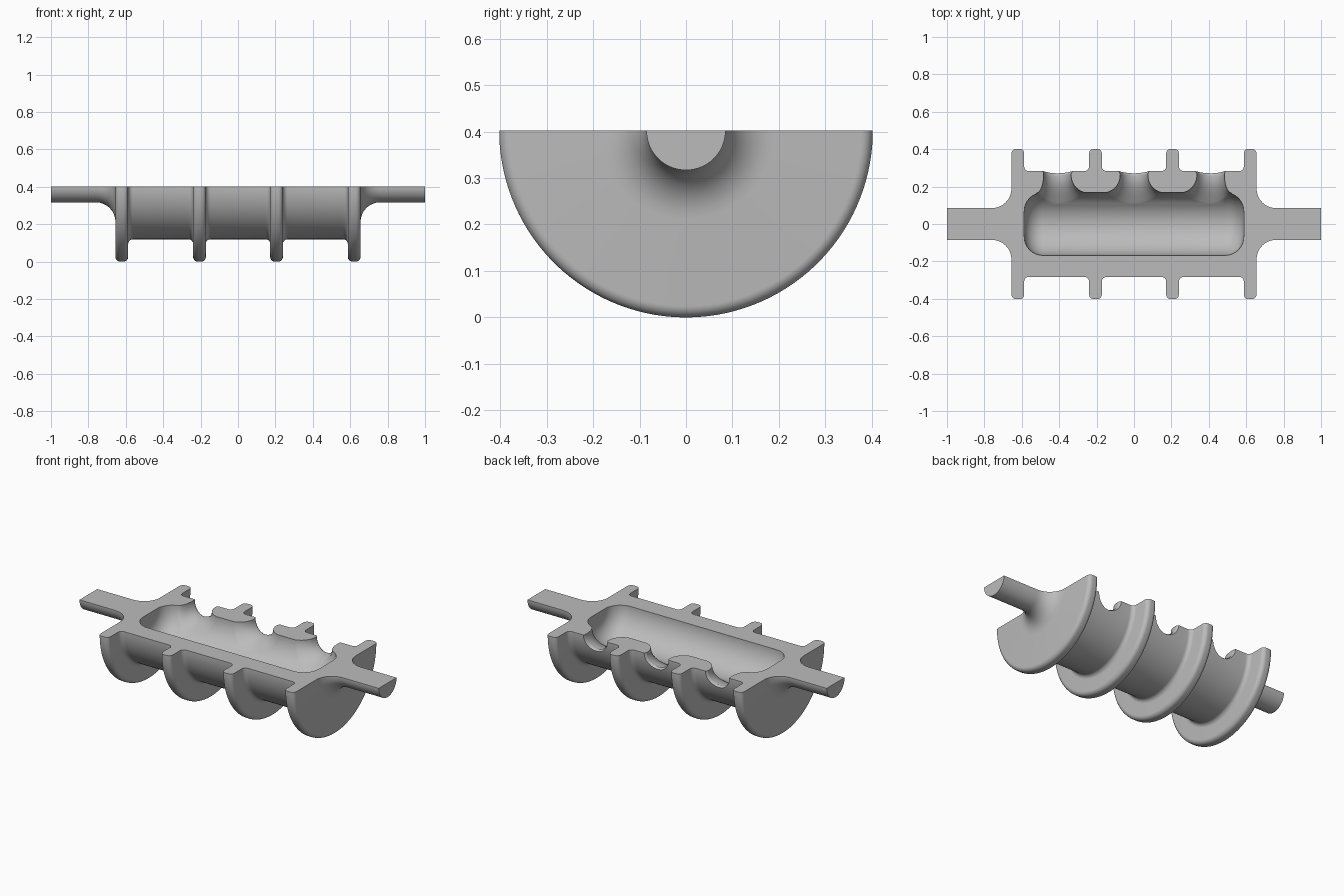
import bpy, bmesh
from math import sin, cos, pi, tau
from mathutils import Vector

AXIS_Z = 0.402      # height of the turning axis and of the flat split face
SEGMENTS = 128

if "Cube" in bpy.data.objects:
    bpy.data.objects.remove(bpy.data.objects["Cube"], do_unlink=True)

grey = bpy.data.materials.new("plain grey")
grey.use_nodes = True
grey.diffuse_color = (0.5, 0.5, 0.5, 1)
grey.node_tree.nodes["Principled BSDF"].inputs["Base Color"].default_value = grey.diffuse_color


def finish(name, bm):
    bmesh.ops.remove_doubles(bm, verts=bm.verts, dist=1e-5)
    bmesh.ops.recalc_face_normals(bm, faces=bm.faces)
    mesh = bpy.data.meshes.new(name)
    bm.to_mesh(mesh)
    bm.free()
    mesh.materials.append(grey)
    obj = bpy.data.objects.new(name, mesh)
    bpy.context.collection.objects.link(obj)
    return obj


def bridge(bm, rings):
    """Skin a list of closed vertex rings."""
    for a, b in zip(rings, rings[1:]):
        for i in range(len(a)):
            j = (i + 1) % len(a)
            bm.faces.new((a[i], a[j], b[j], b[i]))


def rounded(corners, steps=8):
    """Turn (x, radius, fillet) corners into a profile with right-angle fillets."""
    points = []
    for i, (x, r, fillet) in enumerate(corners):
        p = Vector((x, r))
        if fillet == 0:
            points.append(p)
            continue
        to_prev = (Vector(corners[i - 1][:2]) - p).normalized() * fillet
        to_next = (Vector(corners[i + 1][:2]) - p).normalized() * fillet
        for s in range(steps + 1):
            t = s / steps * pi / 2
            points.append(p + to_prev * (1 - sin(t)) + to_next * (1 - cos(t)))
    return points


def revolve(name, half):
    """Mirror a half profile in x and turn it about the long axis."""
    corners = [(-x, r, f) for x, r, f in reversed(half)] + half
    bm = bmesh.new()
    rings = []
    for p in rounded(corners):
        angles = [(i + 0.5) * tau / SEGMENTS for i in range(SEGMENTS)]
        rings.append([bm.verts.new((p.x, p.y * cos(a), AXIS_Z + p.y * sin(a))) for a in angles])
    bridge(bm, rings)
    return finish(name, bm)


def cut(target, cutter):
    cutter.hide_render = True
    mod = target.modifiers.new("cut", "BOOLEAN")
    mod.operation = "DIFFERENCE"
    mod.solver = "EXACT"
    mod.object = cutter
    bpy.context.view_layer.objects.active = target
    bpy.ops.object.modifier_apply(modifier=mod.name)
    bpy.data.objects.remove(cutter, do_unlink=True)


# Turned body: drum, four flanges and end shafts
DRUM, RIM, SHAFT, F = 0.283, 0.402, 0.085, 0.025
half = []
for inner, outer in ((0.172, 0.24), (0.587, 0.655)):
    half += [(inner, DRUM, F), (inner, RIM, F), (outer, RIM, F), (outer, DRUM, F)]
half[-1] = (0.655, SHAFT, 0.105)
half += [(1, SHAFT, 0), (1, 0, 0)]
body = revolve("flanged_drum_half", half)

# Hollow inside the drum
cut(body, revolve("cavity_cutter", [(0.587, 0.168, 0.1), (0.587, 0, 0)]))

# Three flared ports through the back wall
NECK, FLARE = 0.074, 0.094
sections = [(0.34, 0.1), (DRUM, 0.082), (0.27, NECK)]
for s in range(11):
    t = s / 10 * pi / 2
    sections.append((0.26 - FLARE * sin(t), NECK + FLARE * (1 - cos(t))))
sections.append((0.12, 0.09))

bm = bmesh.new()
for centre in (-0.41, 0, 0.41):
    rings = []
    for rho, r in sections:
        ring = []
        for i in range(48):
            a = (i + 0.5) * tau / 48
            dx = r * cos(a)
            if dx * centre > 0 and r > NECK:      # flare less toward the end walls
                dx = (NECK + (r - NECK) * 0.4) * cos(a)
            bend = r * sin(a) / rho               # wrap the port onto the drum
            ring.append(bm.verts.new((centre + dx, rho * cos(bend), AXIS_Z + rho * sin(bend))))
        rings.append(ring)
    bridge(bm, rings)
    for ring, (rho, r) in ((rings[0], sections[0]), (rings[-1], sections[-1])):
        hub = bm.verts.new((centre, rho, AXIS_Z))
        for i in range(48):
            bm.faces.new((ring[i], ring[(i + 1) % 48], hub))
cut(body, finish("port_cutter", bm))

# Split away the upper half
bm = bmesh.new()
bmesh.ops.create_cube(bm, size=1)
bmesh.ops.scale(bm, vec=(3, 2, 1), verts=bm.verts)
bmesh.ops.translate(bm, vec=(0, 0, AXIS_Z + 0.5), verts=bm.verts)
cut(body, finish("split_cutter", bm))

# Smooth curves, crisp edges
bpy.ops.object.select_all(action="DESELECT")
body.select_set(True)
bpy.context.view_layer.objects.active = body
bpy.ops.object.shade_smooth_by_angle(angle=pi / 6)
